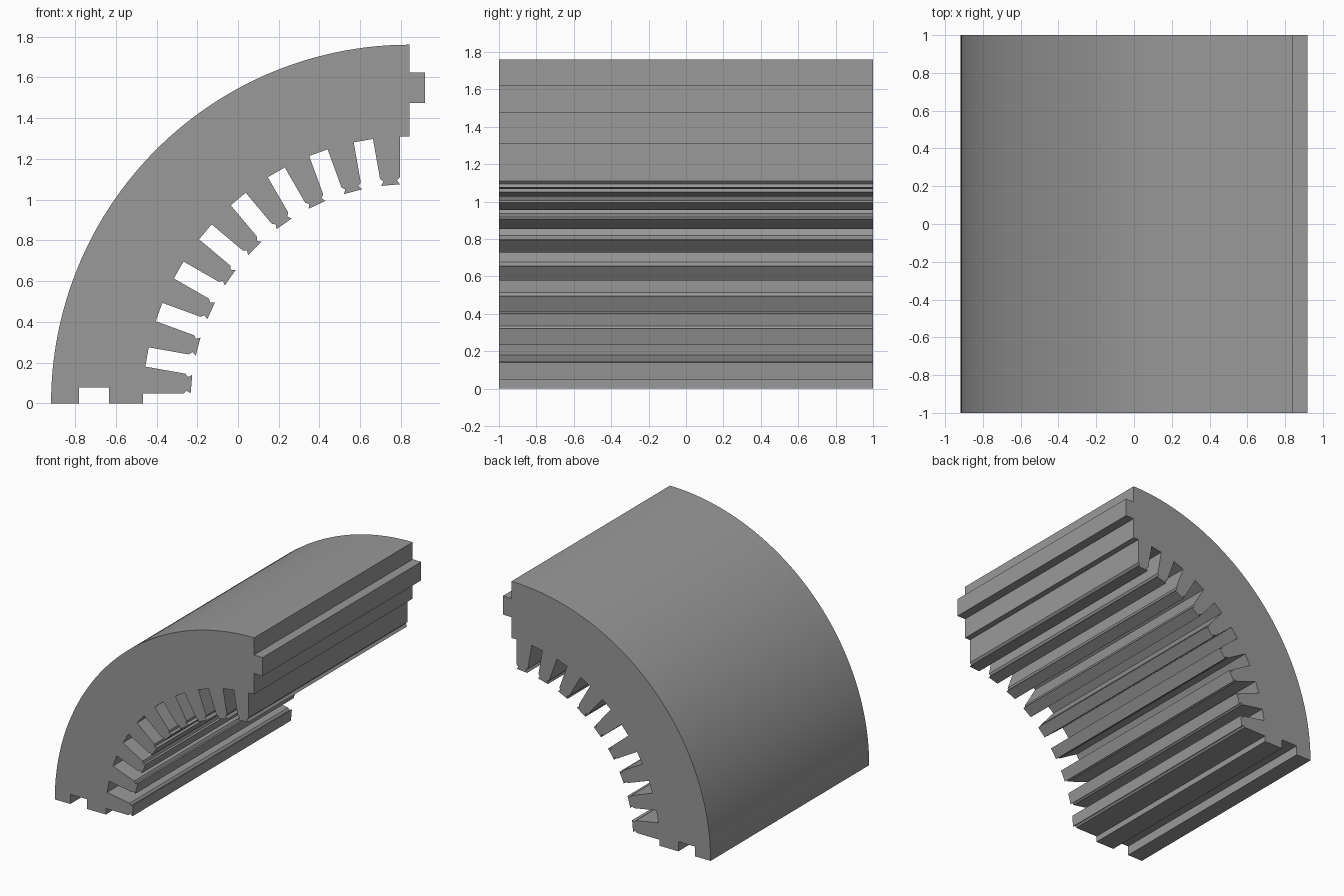
import bpy, bmesh
from math import sin, cos, radians

if "Cube" in bpy.data.objects:
    bpy.data.objects.remove(bpy.data.objects["Cube"])

CX = 0.8425            # arc centre (x), z = 0
R_OUT = 1.76
HALF_LEN = 1.0
TEETH = 9
PITCH = 90 / TEETH
ARC_STEPS = 64


def place(angle, t, r):
    """Point at radius r along angle from vertical, shifted sideways by t."""
    a = radians(angle)
    return (CX - r * sin(a) - t * cos(a), r * cos(a) - t * sin(a))


# Half slot: flat bottom corner, wall, wedge notch, tooth tip corner
half_slot = [(0.048, 1.309), (0.048, 1.109), (0.062, 1.094), (0.048, 1.075)]

# Outer arc, top to bottom left
pts = [place(90 * i / ARC_STEPS, 0, R_OUT) for i in range(ARC_STEPS + 1)]

# Bottom edge with locating groove
pts += [(CX - 1.623, 0), (CX - 1.623, 0.077), (CX - 1.475, 0.077), (CX - 1.475, 0)]
pts.append(place(90, 0, 1.309))

# Teeth, bottom to top
for k in range(TEETH, 0, -1):
    pts += [place(k * PITCH, -t, r) for t, r in half_slot]
    pts += [place((k - 1) * PITCH, t, r) for t, r in reversed(half_slot)]

# Right edge with locating tongue
pts.append(place(0, 0, 1.309))
pts += [(CX, 1.475), (CX + 0.075, 1.475), (CX + 0.075, 1.623), (CX, 1.623)]

# Extrude the profile along y
bm = bmesh.new()
face = bm.faces.new([bm.verts.new((x, -HALF_LEN, z)) for x, z in pts])
ext = bmesh.ops.extrude_face_region(bm, geom=[face], use_keep_orig=True)
bmesh.ops.translate(bm, vec=(0, 2 * HALF_LEN, 0),
                    verts=[g for g in ext["geom"] if isinstance(g, bmesh.types.BMVert)])
bmesh.ops.recalc_face_normals(bm, faces=bm.faces)
mesh = bpy.data.meshes.new("stator_segment")
bm.to_mesh(mesh)
bm.free()

# Dark steel grey
steel = bpy.data.materials.new("dark_steel")
steel.diffuse_color = (0.32, 0.32, 0.32, 1)
steel.use_nodes = True
steel.node_tree.nodes["Principled BSDF"].inputs["Base Color"].default_value = steel.diffuse_color
mesh.materials.append(steel)

stator = bpy.data.objects.new("stator_segment", mesh)
bpy.context.collection.objects.link(stator)
bpy.context.view_layer.objects.active = stator
stator.select_set(True)
bpy.ops.object.shade_smooth_by_angle(angle=radians(10))
